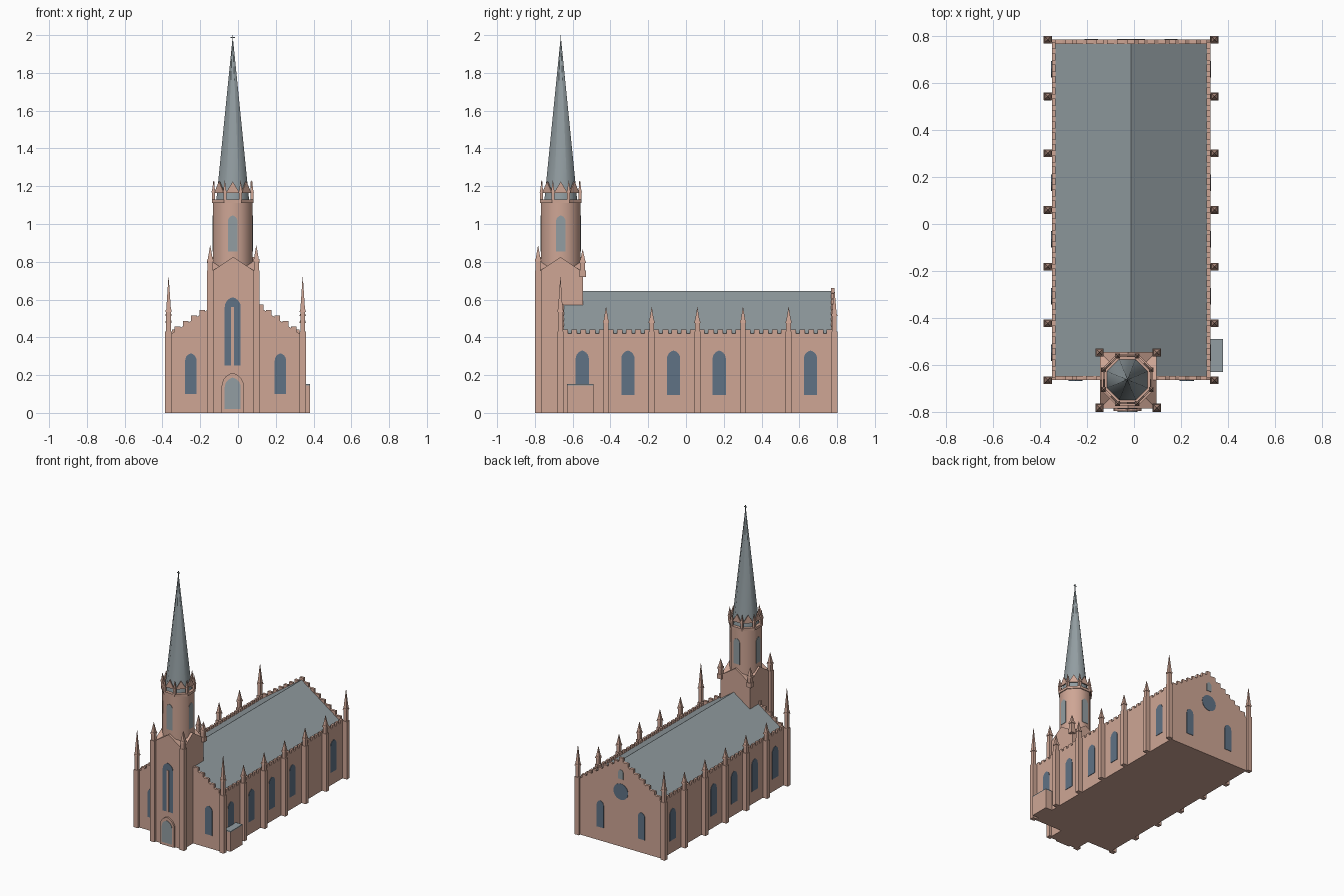
import bpy, bmesh, math
from mathutils import Matrix, Vector

if "Cube" in bpy.data.objects:
    bpy.data.objects.remove(bpy.data.objects["Cube"])


def material(name, rgb):
    m = bpy.data.materials.new(name)
    m.use_nodes = True
    col = (*rgb, 1)
    m.diffuse_color = col
    m.node_tree.nodes["Principled BSDF"].inputs["Base Color"].default_value = col
    return m


STONE = material("pink stone", (0.62, 0.38, 0.30))
SLATE = material("grey slate", (0.29, 0.34, 0.36))
GLASS = material("blue glass", (0.115, 0.17, 0.235))


def finish(bm, name, mat, smooth=False):
    bmesh.ops.recalc_face_normals(bm, faces=bm.faces)
    me = bpy.data.meshes.new(name)
    bm.to_mesh(me)
    bm.free()
    me.materials.append(mat)
    ob = bpy.data.objects.new(name, me)
    bpy.context.collection.objects.link(ob)
    if smooth:
        bpy.ops.object.select_all(action="DESELECT")
        ob.select_set(True)
        bpy.context.view_layer.objects.active = ob
        bpy.ops.object.shade_smooth_by_angle(angle=math.radians(50))
    return ob


def box(bm, lo, hi):
    lo, hi = Vector(lo), Vector(hi)
    m = Matrix.Translation((lo + hi) / 2) @ Matrix.Diagonal((*(hi - lo), 1))
    bmesh.ops.create_cube(bm, size=1, matrix=m)


def cone(bm, x, y, z0, z1, r0, r1, sides):
    # a flat side always faces the front
    m = Matrix.Translation((x, y, (z0 + z1) / 2)) @ Matrix.Rotation(math.pi / sides, 4, "Z")
    bmesh.ops.create_cone(bm, cap_ends=True, segments=sides, radius1=r0,
                          radius2=r1, depth=z1 - z0, matrix=m)


def prism(bm, pts, depth, loc, turn=0):
    """Extrude an (x, z) outline towards the front, then turn it about z."""
    m = Matrix.Translation(loc) @ Matrix.Rotation(math.radians(turn), 4, "Z")
    back = [bm.verts.new(m @ Vector((x, 0, z))) for x, z in pts]
    front = [bm.verts.new(m @ Vector((x, -depth, z))) for x, z in pts]
    bm.faces.new(back)
    bm.faces.new(front)
    for i in range(len(pts)):
        j = (i + 1) % len(pts)
        bm.faces.new((back[i], back[j], front[j], front[i]))


def arch(w, z0, z1, steps=5):
    """Slightly pointed arch outline."""
    h, rise = w / 2, 0.62 * w
    r = (h * h + rise * rise) / (2 * h)
    end = math.asin(rise / r)
    right = [(h - r + r * math.cos(end * i / steps), z1 - rise + r * math.sin(end * i / steps))
             for i in range(steps + 1)]
    left = [(-x, z) for x, z in reversed(right[:-1])]
    return [(h, z0)] + right + left + [(-h, z0)]


def pinnacle(bm, x, y, z0, z1, s):
    """Square shaft, small cap and pointed top."""
    mid = z0 + 0.36 * (z1 - z0)
    box(bm, (x - s * .8, y - s * .8, z0), (x + s * .8, y + s * .8, mid))
    cone(bm, x, y, mid, mid + .012, s * 1.45, s * 1.3, 4)
    cone(bm, x, y, mid + .012, z1, s * 1.1, 0.001, 4)


CX, HW = -0.0125, 0.3375
FRONT, BACK = -0.665, 0.785
EAVE, RIDGE = 0.42, 0.645
TX, TY = -0.025, -0.665
X0, X1 = CX - HW, CX + HW

# Nave walls
bm = bmesh.new()
box(bm, (X0, FRONT, 0), (X1, BACK, EAVE))
finish(bm, "nave_walls", STONE)

# Nave roof
bm = bmesh.new()
e = HW - 0.015
prism(bm, [(-e, EAVE), (e, EAVE), (0, RIDGE)], BACK - FRONT - 0.03, (CX, BACK - 0.015, 0))
finish(bm, "nave_roof", SLATE)

# Front and back gables with stepped battlements
slope = (RIDGE - EAVE) / HW
for name, y in (("front_gable", FRONT + 0.018), ("back_gable", BACK)):
    bm = bmesh.new()
    prism(bm, [(-HW, EAVE - .01), (HW, EAVE - .01), (HW, EAVE), (0, RIDGE), (-HW, EAVE)],
          0.018, (CX, y, 0))
    for i in range(-7, 8):
        x, z = CX + i * 0.044, RIDGE - abs(i) * 0.044 * slope
        box(bm, (x - .015, y - .018, z - .03), (x + .015, y, z + .017))
    finish(bm, name, STONE)

# Side battlements
bm = bmesh.new()
count = 30
for i in range(count):
    y = FRONT + 0.025 + (BACK - FRONT - 0.05) * i / (count - 1)
    for a in (X0, X1 - 0.016):
        box(bm, (a, y - .015, EAVE - .01), (a + .016, y + .015, EAVE + .021))
finish(bm, "side_battlements", STONE)

# Side buttresses with pinnacles
bm = bmesh.new()
bays = 6
step = (BACK - FRONT) / bays
for i in range(bays + 1):
    y = FRONT + i * step
    top = {0: 0.72, bays: 0.66}.get(i, 0.56)
    for s in (-1, 1):
        x = CX + s * 0.355
        box(bm, (x - .018, y - .016, 0), (x + .018, y + .016, EAVE + .01))
        pinnacle(bm, x, y, EAVE + .01, top, 0.016)
finish(bm, "nave_buttresses", STONE)

# Lancet windows along both sides, with one blank bay
bm = bmesh.new()
for i in (0, 1, 2, 3, 5):
    y = FRONT + (i + 0.5) * step - 0.005
    prism(bm, arch(.07, .095, .33), .003, (X1, y, 0), 90)
    prism(bm, arch(.07, .095, .33), .003, (X0, y, 0), -90)
finish(bm, "side_windows", GLASS)

# Front windows
bm = bmesh.new()
for s in (-1, 1):
    prism(bm, arch(.06, .1, .315), .003, (CX + s * .237, FRONT, 0))
finish(bm, "front_windows", GLASS)

# Back windows, rose window and small vent
bm = bmesh.new()
for s in (-1, 1):
    prism(bm, arch(.057, .1, .3), .003, (CX + s * .17, BACK, 0), 180)
rose = [(.06 * math.cos(a * math.pi / 12), .41 + .06 * math.sin(a * math.pi / 12)) for a in range(24)]
prism(bm, rose, .003, (CX, BACK, 0), 180)
finish(bm, "back_windows", GLASS)
bm = bmesh.new()
prism(bm, arch(.042, .505, .575), .003, (CX, BACK, 0), 180)
finish(bm, "back_vent", SLATE)

# Side porch
bm = bmesh.new()
box(bm, (X1 - .01, -.63, 0), (.38, -.49, .145))
finish(bm, "porch", STONE)
bm = bmesh.new()
box(bm, (X1 - .01, -.63, .145), (.38, -.49, .152))
finish(bm, "porch_roof", SLATE)

# Tower base with a gable on each face
bm = bmesh.new()
T = 0.12
box(bm, (TX - T, TY - T, 0), (TX + T, TY + T, 0.745))
for turn in (0, 90):
    off = Matrix.Rotation(math.radians(turn), 3, "Z") @ Vector((0, T, 0))
    prism(bm, [(-T, .745), (T, .745), (0, .825)], 2 * T, (TX + off.x, TY + off.y, 0), turn)
finish(bm, "tower_base", STONE)

# Tower buttresses; the rear pair hang as corbels above the roof
bm = bmesh.new()
for sx in (-1, 1):
    for sy, z0, top in ((-1, 0, .885), (1, .72, .865)):
        x, y = TX + sx * .122, TY + sy * .118
        box(bm, (x - .018, y - .017, z0), (x + .018, y + .017, .755))
        pinnacle(bm, x, y, .755, top, .017)
finish(bm, "tower_buttresses", STONE)

# Tall tower window with mullion
bm = bmesh.new()
prism(bm, arch(.085, .25, .612), .003, (TX - .003, TY - T, 0))
finish(bm, "tower_window", GLASS)
bm = bmesh.new()
box(bm, (TX - .011, TY - T - .005, .25), (TX + .005, TY - T, .56))
finish(bm, "tower_mullion", STONE)

# Portal and door
bm = bmesh.new()
prism(bm, arch(.118, 0, .212), .012, (TX - .003, TY - T, 0))
finish(bm, "portal", STONE)
bm = bmesh.new()
prism(bm, arch(.085, .02, .187), .003, (TX - .003, TY - T - .012, 0))
finish(bm, "door", SLATE)

# Eight-sided belfry
DX, DY, R = -0.028, -0.663, 0.112
A = R * math.cos(math.pi / 8)
bm = bmesh.new()
cone(bm, DX, DY, .74, 1.12, R, R, 8)
finish(bm, "belfry", STONE, True)
bm = bmesh.new()
cone(bm, DX, DY, 1.112, 1.13, R + .007, R + .007, 8)
finish(bm, "belfry_cornice", STONE)

# Belfry louvres on four faces
bm = bmesh.new()
for turn in range(0, 360, 90):
    off = Matrix.Rotation(math.radians(turn), 3, "Z") @ Vector((0, -A, 0))
    prism(bm, arch(.05, .855, 1.045), .003, (DX + off.x, DY + off.y, 0), turn)
finish(bm, "belfry_louvres", SLATE)

# Crown of pinnacles and raised gablets
bm = bmesh.new()
for k in range(8):
    turn = 45 * k
    rot = Matrix.Rotation(math.radians(turn), 3, "Z")
    p = rot @ Vector((A, A * math.tan(math.pi / 8), 0)) * 0.98
    pinnacle(bm, DX + p.x, DY + p.y, 1.13, 1.23, .01)
    off = rot @ Vector((0, .008 - A, 0))
    prism(bm, [(-.036, 1.165), (.036, 1.165), (0, 1.225)], .008, (DX + off.x, DY + off.y, 0), turn)
finish(bm, "belfry_crown", STONE)

# Spire and cross
bm = bmesh.new()
cone(bm, DX, DY, 1.125, 1.975, .094, .002, 8)
finish(bm, "spire", SLATE, True)
bm = bmesh.new()
box(bm, (DX - .002, DY - .002, 1.96), (DX + .002, DY + .002, 2.0))
box(bm, (DX - .012, DY - .002, 1.985), (DX + .012, DY + .002, 1.99))
finish(bm, "spire_cross", SLATE)
